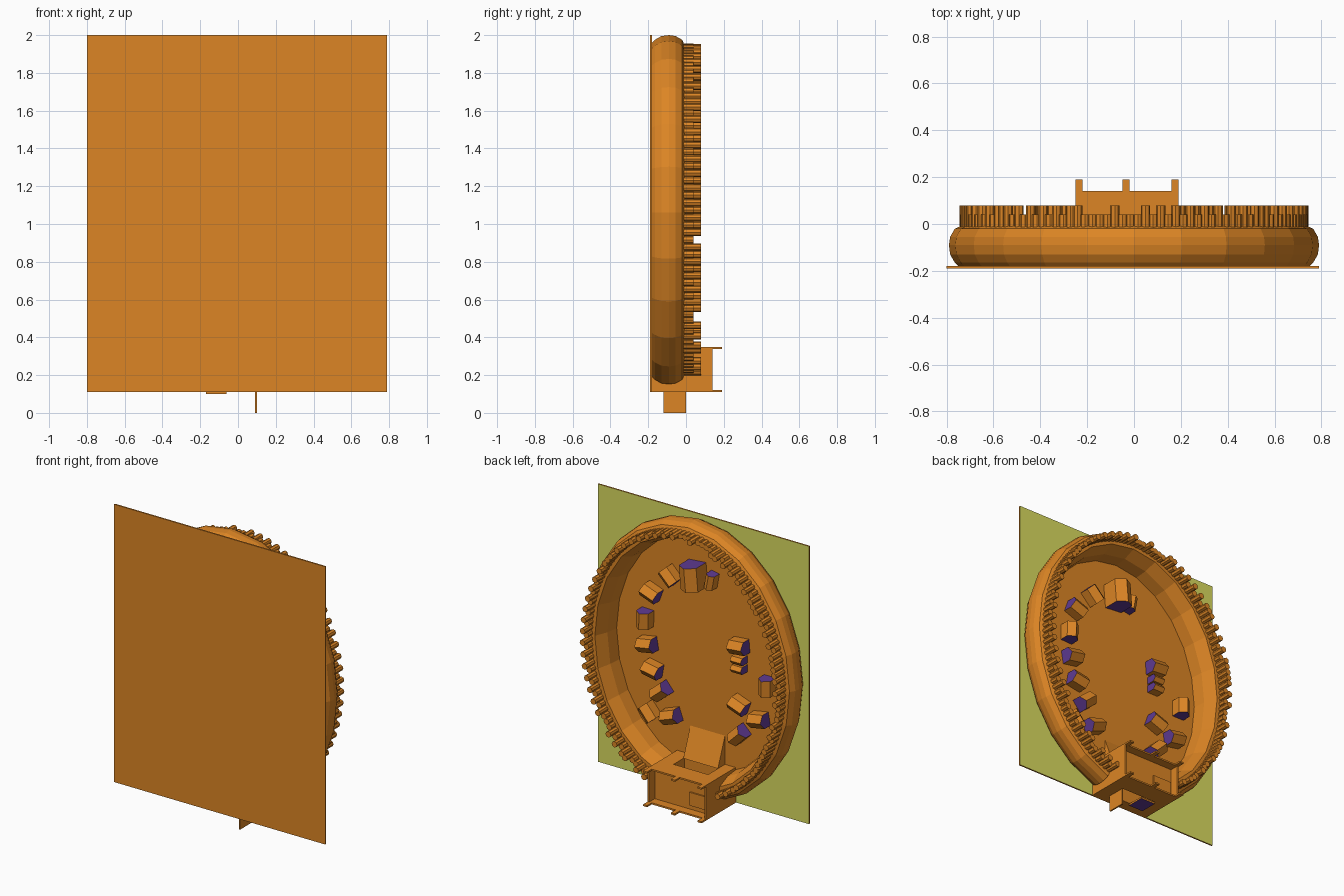
import bpy, bmesh, math, random
from mathutils import Matrix, Vector

if "Cube" in bpy.data.objects:
    bpy.data.objects.remove(bpy.data.objects["Cube"])

random.seed(4)


def material(name, rgb):
    m = bpy.data.materials.new(name)
    m.diffuse_color = (*rgb, 1)
    m.use_nodes = True
    m.node_tree.nodes["Principled BSDF"].inputs["Base Color"].default_value = m.diffuse_color
    return m


ORANGE = material("orange", (0.716, 0.235, 0.018))
OLIVE = material("olive_yellow", (0.70, 0.71, 0.115))
PURPLE = material("purple", (0.115, 0.043, 0.29))

CZ = 1.06            # ring centre height
RX, RZ = 0.72, 0.87  # ring crest radii
SIDES = 24


def finish(name, bm, *mats):
    me = bpy.data.meshes.new(name)
    bmesh.ops.recalc_face_normals(bm, faces=bm.faces)
    bm.to_mesh(me)
    bm.free()
    for m in mats or (ORANGE,):
        me.materials.append(m)
    ob = bpy.data.objects.new(name, me)
    bpy.context.collection.objects.link(ob)
    return ob


def add_box(bm, x0, x1, y0, y1, z0, z1):
    mat = Matrix.Translation(((x0 + x1) / 2, (y0 + y1) / 2, (z0 + z1) / 2)) \
        @ Matrix.Diagonal((x1 - x0, y1 - y0, z1 - z0, 1))
    bmesh.ops.create_cube(bm, size=1, matrix=mat)


def box(name, *dims, mats=(ORANGE,)):
    bm = bmesh.new()
    add_box(bm, *dims)
    return finish(name, bm, *mats)


def ring_point(angle, dr, y):
    return Vector(((RX + dr) * math.cos(angle), y, CZ + (RZ + dr) * math.sin(angle)))


# ground sheet: orange front, olive back
ground = box("ground_sheet", -0.8, 0.79, -0.19, -0.18, 0.11, 2.0, mats=(ORANGE, OLIVE))
for p in ground.data.polygons:
    p.material_index = int(p.normal.y > 0.5)

# floor inside the rampart
bm = bmesh.new()
bm.faces.new([bm.verts.new(ring_point(math.tau * i / SIDES, -0.03, -0.176)) for i in range(SIDES)])
finish("inner_floor", bm)
for p in bpy.data.objects["inner_floor"].data.polygons:
    if p.normal.y < 0:
        p.flip()

# earth rampart, open at the gate
profile = [(0.01, -0.005), (0.045, -0.02), (0.065, -0.055), (0.07, -0.09), (0.065, -0.13),
           (0.045, -0.165), (0.03, -0.18), (-0.075, -0.18), (-0.065, -0.09), (-0.03, -0.005)]
bm = bmesh.new()
loops = []
for i in range(SIDES - 1):
    a = math.radians(285 + 15 * i)
    loops.append([bm.verts.new(ring_point(a, dr, y)) for dr, y in profile])
n = len(profile)
for a, b in zip(loops, loops[1:]):
    for j in range(n):
        bm.faces.new((a[j], a[(j + 1) % n], b[(j + 1) % n], b[j]))
bm.faces.new(loops[0])
bm.faces.new(loops[-1])
finish("rampart", bm)

# palisade stakes of two heights
bm = bmesh.new()
COUNT = 128
for i in range(COUNT):
    a = math.radians(286 + 328 * i / (COUNT - 1))
    tall = (i % 2 == 0) if random.random() < 0.75 else random.random() < 0.6
    top = 0.08 if tall else 0.04
    pos = ring_point(a, 0.005, (top - 0.02) / 2)
    bmesh.ops.create_cone(bm, cap_ends=True, segments=8, radius1=0.02, radius2=0.02,
                          depth=top + 0.02,
                          matrix=Matrix.Translation(pos) @ Matrix.Rotation(math.pi / 2, 4, 'X'))
finish("palisade", bm)


# houses: gabled prisms with purple ends
def house(name, x, z, turn, length=0.11, width=0.09, wall=0.065, ridge=0.1):
    bm = bmesh.new()
    w = width / 2
    section = [(-w, 0), (w, 0), (w, wall), (0, ridge), (-w, wall)]
    t = math.radians(turn)
    along = Vector((math.cos(t), 0, math.sin(t)))
    across = Vector((-math.sin(t), 0, math.cos(t)))
    base = Vector((x, -0.178, z))
    ends = [[bm.verts.new(base + along * s * length / 2 + across * u + Vector((0, h, 0)))
             for u, h in section] for s in (-1, 1)]
    for e in ends:
        bm.faces.new(e).material_index = 1
    for j in range(5):
        k = (j + 1) % 5
        bm.faces.new((ends[0][j], ends[0][k], ends[1][k], ends[1][j]))
    finish(name, bm, ORANGE, PURPLE)


spots = [(0.22, 1.54, 45), (0.36, 1.39, 20), (0.41, 1.2, 92), (0.39, 1.03, 170),
         (0.35, 0.87, 10), (0.285, 0.74, 140), (0.375, 0.575, 50), (0.21, 0.59, 160),
         (-0.3, 1.2, 175), (-0.51, 0.985, 90), (-0.3, 0.8, 20), (-0.45, 0.74, 170),
         (-0.3, 0.6, 135)]
for i, (x, z, t) in enumerate(spots):
    house(f"house_{i + 1}", x, z, t)
house("great_hall", 0.03, 1.6, 85, 0.16, 0.13, 0.11, 0.15)
house("hall_annex", -0.09, 1.59, 100, 0.1, 0.06, 0.06, 0.08)
house("shed_1", -0.3, 1.11, 0, 0.08, 0.05, 0.06, 0.08)
house("shed_2", -0.3, 1.05, 0, 0.08, 0.05, 0.06, 0.08)

# gatehouse: two side walls, sill and deck around the passage
X0, X1, Z0, Z1 = -0.25, 0.19, 0.11, 0.35
bm = bmesh.new()
add_box(bm, X0, -0.17, -0.18, 0.08, Z0, Z1)
add_box(bm, 0.09, X1, -0.18, 0.08, Z0, Z1)
add_box(bm, -0.17, 0.09, -0.18, -0.11, Z0, Z1)
add_box(bm, -0.17, 0.09, 0.005, 0.08, Z0, Z1)
finish("gatehouse", bm)

# parapet walls and battlement posts
bm = bmesh.new()
T = 0.011
for z in (Z0, Z1 - T):
    add_box(bm, X0, X1, 0.08, 0.14, z, z + T)
    for x in (X0, -0.05, X1 - 0.03):
        add_box(bm, x, x + 0.03, 0.14, 0.19, z, z + T)
for x in (X0, X1 - T):
    add_box(bm, x, x + T, 0.08, 0.14, Z0 + T, Z1 - T)
finish("parapet", bm)

box("deck_hatch", -0.23, -0.09, 0.08, 0.09, 0.15, 0.24)

# ramp from the passage down to the village floor
bm = bmesh.new()
tri = [(-0.178, Z1), (-0.1, Z1), (-0.178, 0.55)]
a, b = [[bm.verts.new((x, y, z)) for y, z in tri] for x in (-0.17, 0.09)]
bm.faces.new(a)
bm.faces.new(b)
for j in range(3):
    k = (j + 1) % 3
    bm.faces.new((a[j], a[k], b[k], b[j]))
finish("ramp", bm)

# gate doors: one swung open, one closed with a purple outer face
box("open_door", 0.09, 0.1, -0.12, 0.0, 0.0, 0.112)
door = box("closed_door", -0.17, -0.06, -0.12, 0.0, 0.1, 0.112, mats=(ORANGE, PURPLE))
for p in door.data.polygons:
    p.material_index = int(p.normal.z < -0.5)
